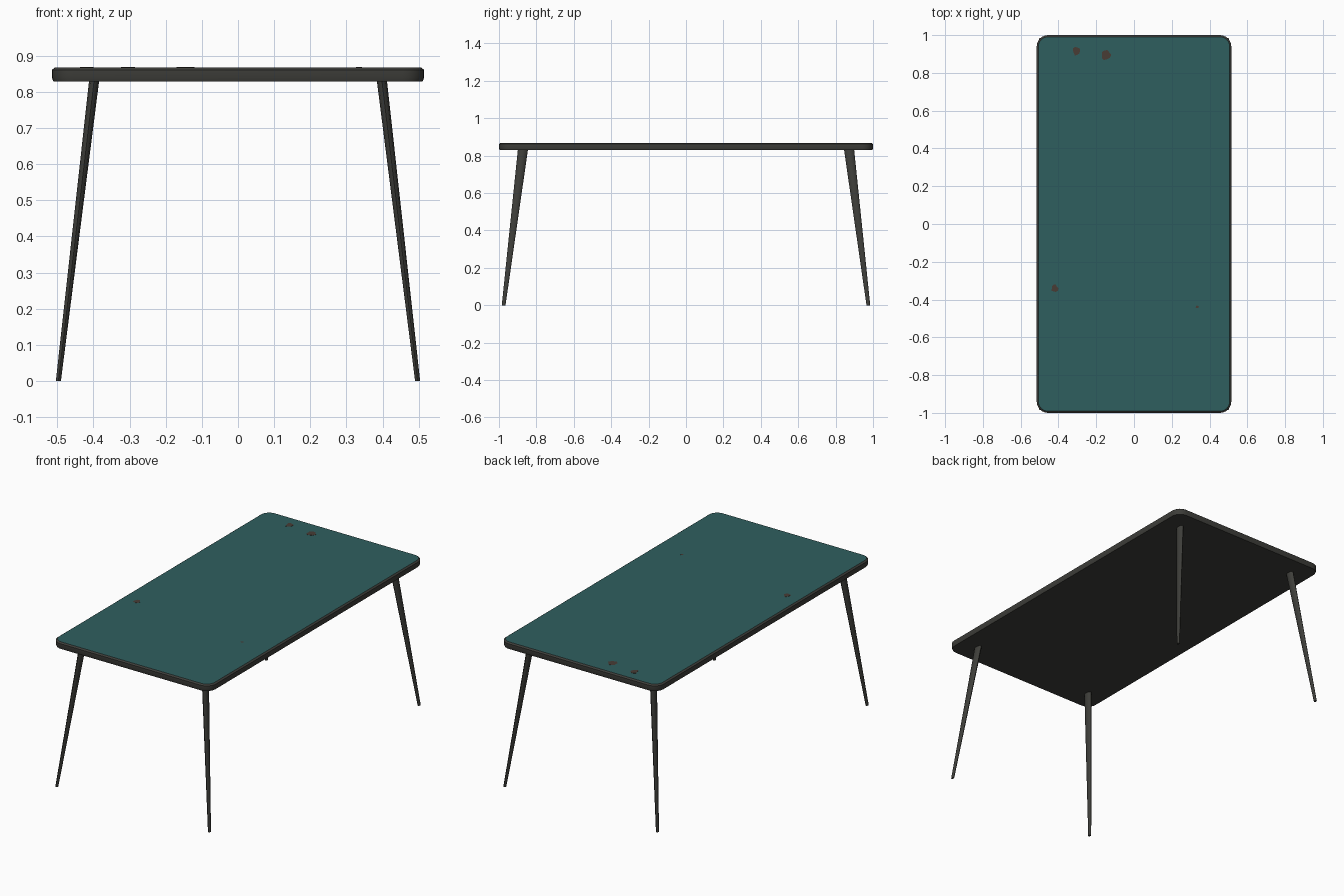
import bpy, bmesh, math, random

if "Cube" in bpy.data.objects:
    bpy.data.objects.remove(bpy.data.objects["Cube"])

def material(name, rgb):
    m = bpy.data.materials.new(name)
    m.diffuse_color = (*rgb, 1)
    m.use_nodes = True
    m.node_tree.nodes["Principled BSDF"].inputs["Base Color"].default_value = m.diffuse_color
    return m

dark = material("dark metal", (0.048, 0.048, 0.042))
teal = material("teal paint", (0.028, 0.113, 0.113))
rust = material("worn brown", (0.065, 0.046, 0.036))

HX, HY, RAD = 0.515, 1.0, 0.06

def rounded_rect(inset, z, steps=6):
    r = RAD - inset
    pts = []
    for k, (sx, sy) in enumerate([(1, 1), (-1, 1), (-1, -1), (1, -1)]):
        for i in range(steps + 1):
            a = math.pi / 2 * (k + i / steps)
            pts.append((sx * (HX - RAD) + r * math.cos(a),
                        sy * (HY - RAD) + r * math.sin(a), z))
    return pts

def ellipse(cx, cy, z, rx, ry, n=8):
    return [(cx + rx * math.cos(2 * math.pi * i / n),
             cy + ry * math.sin(2 * math.pi * i / n), z) for i in range(n)]

def loft(name, loops, mats, smooth=None):
    """Skin counter-clockwise loops from bottom to top; last cap takes the last material."""
    bm = bmesh.new()
    rings = [[bm.verts.new(p) for p in loop] for loop in loops]
    for a, b in zip(rings, rings[1:]):
        n = len(a)
        for i in range(n):
            j = (i + 1) % n
            bm.faces.new((a[i], a[j], b[j], b[i]))
    bm.faces.new(rings[0][::-1])
    cap = bm.faces.new(rings[-1])
    cap.material_index = len(mats) - 1
    me = bpy.data.meshes.new(name)
    bm.to_mesh(me)
    bm.free()
    ob = bpy.data.objects.new(name, me)
    bpy.context.collection.objects.link(ob)
    for m in mats:
        me.materials.append(m)
    if smooth:
        bpy.context.view_layer.objects.active = ob
        ob.select_set(True)
        bpy.ops.object.shade_smooth_by_angle(angle=math.radians(smooth))
        ob.select_set(False)
    return ob

# Table top: dark chamfered slab with a teal painted surface
loft("table_top", [rounded_rect(0.004, 0.829), rounded_rect(0, 0.840),
                   rounded_rect(0, 0.861), rounded_rect(0.009, 0.868)],
     [dark, teal], 25)

# Four splayed, tapered legs
for sx, xn in ((1, "right"), (-1, "left")):
    for sy, yn in ((1, "back"), (-1, "front")):
        loft(f"{yn}_{xn}_leg",
             [ellipse(sx * 0.497, sy * 0.975, 0, 0.007, 0.010),
              ellipse(sx * 0.398, sy * 0.872, 0.832, 0.014, 0.027)], [dark], 50)

# Worn paint patches on the top
random.seed(3)
for i, (x, y, r) in enumerate([(-0.305, 0.915, 0.024), (-0.15, 0.895, 0.026),
                               (-0.42, -0.34, 0.02), (0.335, -0.44, 0.008)]):
    shape = [(math.cos(a), math.sin(a), r * random.uniform(0.7, 1.15))
             for a in (2 * math.pi * k / 10 for k in range(10))]
    loft(f"worn_patch_{i + 1}",
         [[(x + c * q, y + s * q, z) for c, s, q in shape] for z in (0.8675, 0.8688)], [rust])
